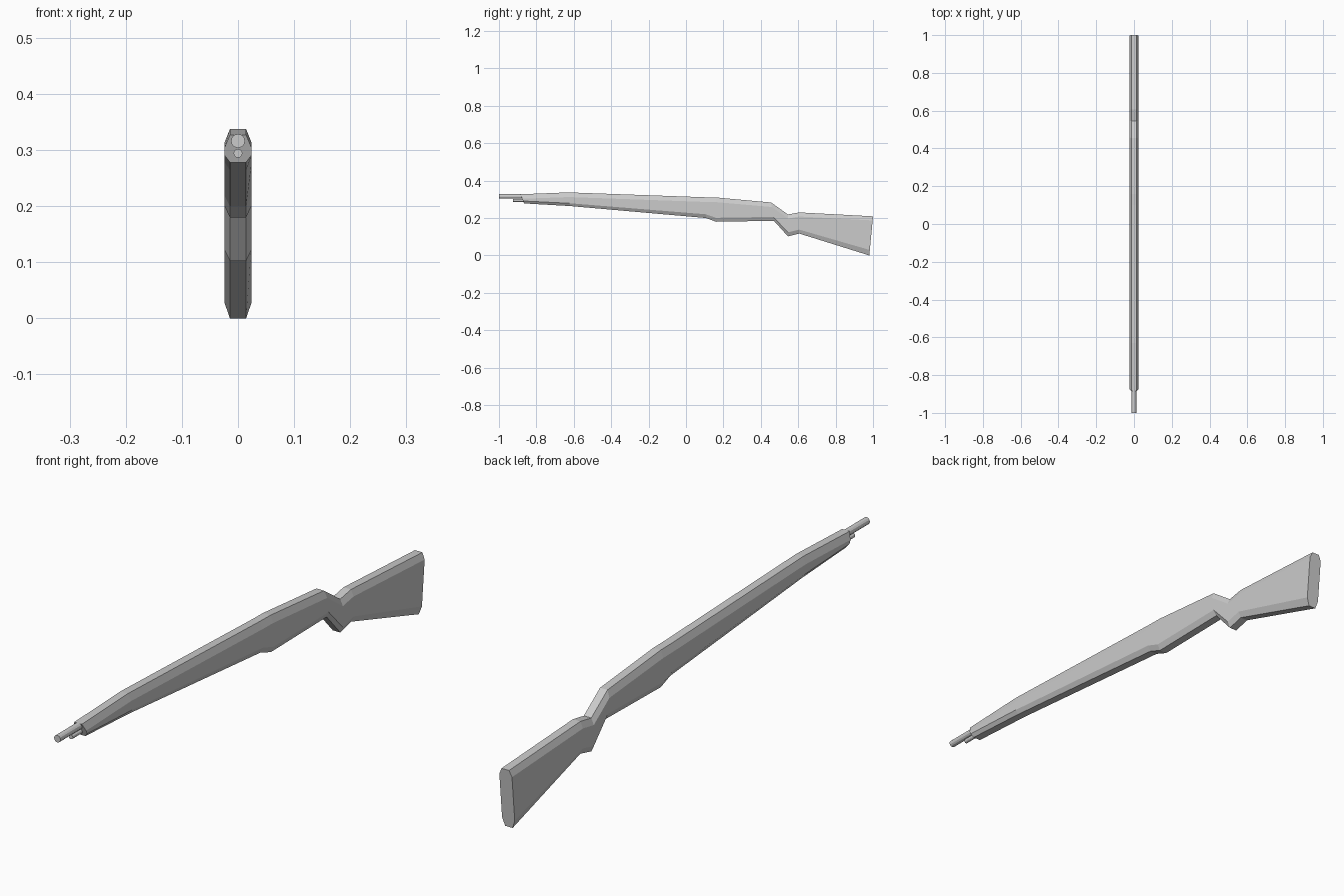
import bpy, bmesh, math

if "Cube" in bpy.data.objects:
    bpy.data.objects.remove(bpy.data.objects["Cube"])

# Stock stations: top (y, z), bottom (y, z), top chamfer, bottom chamfer
STATIONS = [
    (-0.885, 0.327, -0.865, 0.278, 0.024, 0.013),
    (-0.63, 0.337, -0.62, 0.264, 0.025, 0.015),
    (0.10, 0.311, 0.107, 0.200, 0.025, 0.020),
    (0.16, 0.310, 0.16, 0.180, 0.025, 0.021),
    (0.455, 0.283, 0.47, 0.185, 0.024, 0.021),
    (0.545, 0.219, 0.545, 0.102, 0.022, 0.021),
    (0.605, 0.230, 0.605, 0.117, 0.022, 0.021),
    (1.0, 0.209, 0.98, 0.0, 0.022, 0.029),
]
HALF_W, FLAT_W = 0.0245, 0.0145


def make_object(name, bm):
    bmesh.ops.recalc_face_normals(bm, faces=bm.faces)
    mesh = bpy.data.meshes.new(name)
    bm.to_mesh(mesh)
    bm.free()
    obj = bpy.data.objects.new(name, mesh)
    bpy.context.collection.objects.link(obj)
    return obj


def section(ty, tz, by, bz, ct, cb):
    """Chamfered eight-sided section, running from top to bottom and back."""
    h = tz - bz
    half = [(FLAT_W, 0), (HALF_W, ct / h), (HALF_W, 1 - cb / h), (FLAT_W, 1)]
    ring = half + [(-x, t) for x, t in reversed(half)]
    return [(x, ty + (by - ty) * t, tz - h * t) for x, t in ring]


# Wooden stock lofted through the stations
bm = bmesh.new()
rings = [[bm.verts.new(p) for p in section(*s)] for s in STATIONS]
for a, b in zip(rings, rings[1:]):
    for i in range(8):
        j = (i + 1) % 8
        bm.faces.new((a[i], a[j], b[j], b[i]))
bm.faces.new(rings[0])
bm.faces.new(rings[-1])
make_object("stock", bm)


# Barrel and cleaning rod protruding from the front
def tube(name, radius, y0, y1, z):
    bpy.ops.mesh.primitive_cylinder_add(
        vertices=12, radius=radius, depth=y1 - y0,
        location=(0, (y0 + y1) / 2, z), rotation=(math.pi / 2, 0, 0))
    bpy.context.object.name = name


tube("barrel", 0.0125, -1.0, -0.85, 0.316)
tube("cleaning_rod", 0.008, -0.925, -0.85, 0.294)
